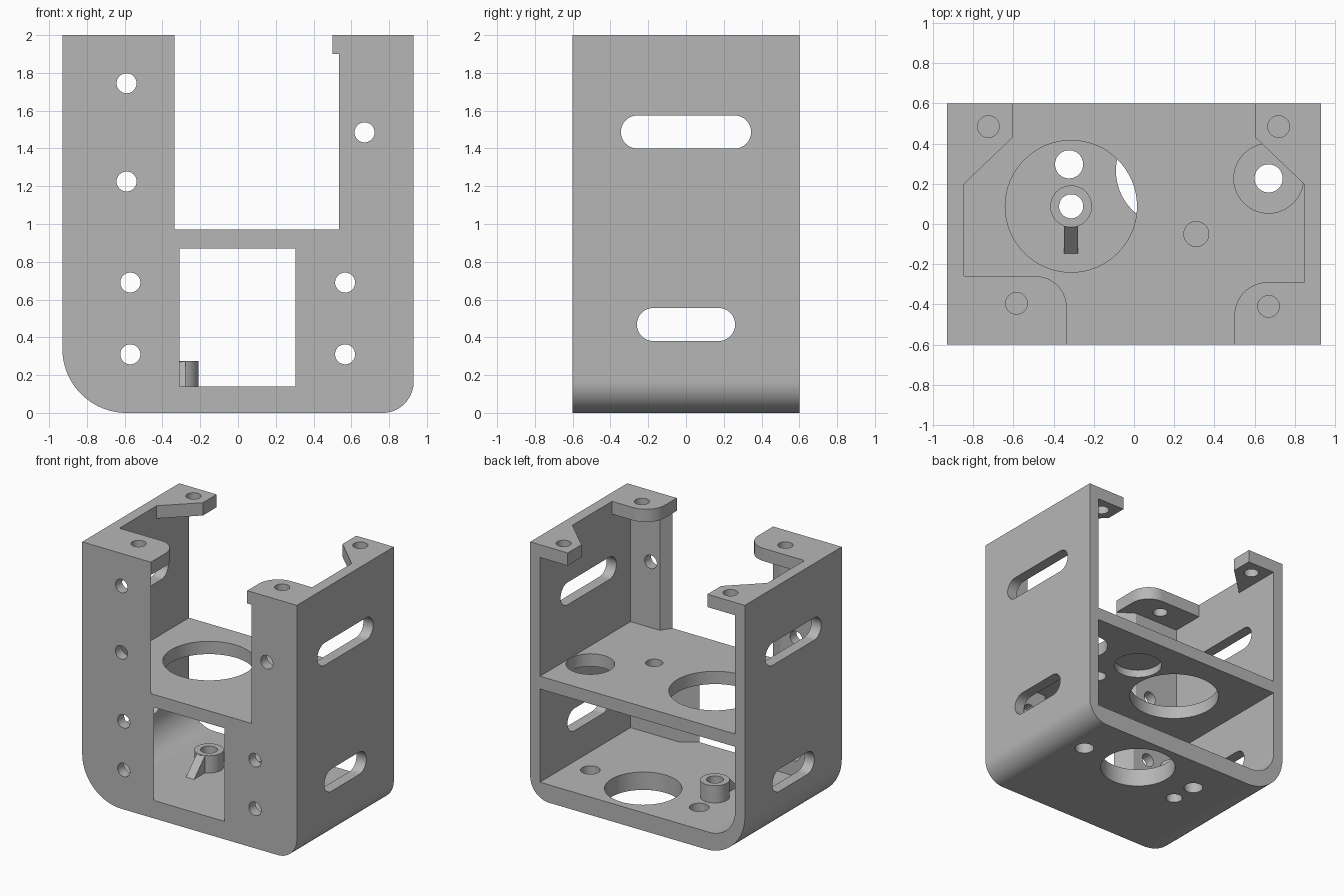
import bpy
import bmesh
from math import sin, cos, radians

cube = bpy.data.objects.get("Cube")
if cube:
    bpy.data.objects.remove(cube, do_unlink=True)

# One grey material for the whole bracket
grey = bpy.data.materials.new("plain grey")
grey.use_nodes = True
colour = (0.47, 0.47, 0.47, 1)
grey.diffuse_color = colour
grey.node_tree.nodes["Principled BSDF"].inputs["Base Color"].default_value = colour


def arc(cx, cy, r, start, end, steps=16):
    """Points of an arc, angles in degrees."""
    angles = [radians(start + (end - start) * i / steps) for i in range(steps + 1)]
    return [(cx + r * cos(a), cy + r * sin(a)) for a in angles]


def circle(cx, cy, r, steps=40):
    return arc(cx, cy, r, 0, 360, steps)[:-1]


def slot(cz, half_length, r):
    """Rounded slot outline centred on y = 0."""
    c = half_length - r
    return arc(c, cz, r, -90, 90) + arc(-c, cz, r, 90, 270)


def rect(x0, x1, y0, y1):
    return [(x0, y0), (x1, y0), (x1, y1), (x0, y1)]


def prism(name, outline, axis, low, high):
    """Extrude a 2D outline along an axis."""
    place = {"x": lambda a, b, t: (t, a, b),
             "y": lambda a, b, t: (a, t, b),
             "z": lambda a, b, t: (a, b, t)}[axis]
    bm = bmesh.new()
    face = bm.faces.new([bm.verts.new(place(a, b, low)) for a, b in outline])
    ext = bmesh.ops.extrude_face_region(bm, geom=[face], use_keep_orig=True)
    verts = [v for v in ext["geom"] if isinstance(v, bmesh.types.BMVert)]
    bmesh.ops.translate(bm, vec=place(0, 0, high - low), verts=verts)
    bmesh.ops.recalc_face_normals(bm, faces=bm.faces)
    mesh = bpy.data.meshes.new(name)
    bm.to_mesh(mesh)
    bm.free()
    obj = bpy.data.objects.new(name, mesh)
    bpy.context.collection.objects.link(obj)
    mesh.materials.append(grey)
    return obj


def activate(obj):
    bpy.ops.object.select_all(action="DESELECT")
    obj.select_set(True)
    bpy.context.view_layer.objects.active = obj


def cut(target, outline, axis, low, high):
    """Subtract an extruded outline and discard the cutter."""
    cutter = prism("cutter", outline, axis, low, high)
    cutter.hide_render = True
    mod = target.modifiers.new("cut", "BOOLEAN")
    mod.operation = "DIFFERENCE"
    mod.solver = "EXACT"
    mod.object = cutter
    activate(target)
    bpy.ops.object.modifier_apply(modifier=mod.name)
    bpy.data.objects.remove(cutter, do_unlink=True)


def finish(obj):
    activate(obj)
    bpy.ops.object.shade_smooth_by_angle(angle=radians(30))
    obj.modifiers.new("even shading", "WEIGHTED_NORMAL").keep_sharp = True


def window(x0, x1, splay0, splay1):
    """Plan of a front opening whose sides splay out behind the front face."""
    left, right = x0 - splay0, x1 + splay1
    return [(x0, -0.7), (x1, -0.7), (x1, -0.6), (right, -0.52), (right, -0.4),
            (left, -0.4), (left, -0.52), (x0, -0.6)]


FLOOR, SHELF_LOW, SHELF_TOP, TAB_LOW = 0.14, 0.87, 0.97, 1.9
WALL, FRONT = 0.845, -0.52

# Outer block with two different bottom corner radii
body = prism("bracket_body",
             [(0.93, 2), (-0.93, 2)] + arc(-0.59, 0.34, 0.34, 180, 270, 24)
             + arc(0.765, 0.165, 0.165, 270, 360, 20), "y", -0.6, 0.6)

# Lower bay, open at the back, with one rounded floor corner
cut(body, [(WALL, SHELF_LOW), (-WALL, SHELF_LOW)]
    + arc(-WALL + 0.22, FLOOR + 0.22, 0.22, 180, 270, 20) + [(WALL, FLOOR)],
    "y", FRONT, 0.7)
# Upper bay and the opening in the top that leaves four corner tabs
cut(body, rect(-WALL, WALL, FRONT, 0.7), "z", SHELF_TOP, TAB_LOW)
cut(body, [(-0.605, 0.7), (-0.605, 0.43), (-WALL, 0.2), (-WALL, -0.26)]
    + arc(-0.49, -0.415, 0.155, 90, 0) + [(-0.335, -0.7), (0.5, -0.7)]
    + arc(0.665, -0.455, 0.165, 180, 90)
    + [(WALL, -0.29), (WALL, 0.2), (0.605, 0.43), (0.605, 0.7)],
    "z", TAB_LOW - 0.05, 2.1)

# Front openings
cut(body, window(-0.31, 0.305, 0.12, 0.12), "z", FLOOR, SHELF_LOW)
cut(body, window(-0.335, 0.535, 0.12, 0.055), "z", SHELF_TOP, TAB_LOW)

# Slots through both side walls
cut(body, slot(1.487, 0.345, 0.0875), "x", -1, 1)
cut(body, slot(0.468, 0.26, 0.0875), "x", -1, 1)

# Front screw holes
for x, z in [(-0.59, 1.745), (-0.59, 1.225), (0.67, 1.485),
             (-0.57, 0.69), (-0.57, 0.31), (0.567, 0.69), (0.567, 0.31)]:
    cut(body, circle(x, z, 0.053), "y", -0.7, -0.3)

# Tab screw holes
for x, y in [(-0.725, 0.485), (0.72, 0.485), (-0.585, -0.395), (0.67, -0.41)]:
    cut(body, circle(x, y, 0.054), "z", 1.8, 2.1)

# Shelf holes and the blind recess beneath the shelf
for x, y, r in [(-0.313, 0.088, 0.328), (0.67, 0.227, 0.173), (0.31, -0.05, 0.062)]:
    cut(body, circle(x, y, r, 64), "z", 0.8, 1.05)
cut(body, circle(0.185, 0.265, 0.175, 64), "z", 0.8, SHELF_LOW + 0.06)

# Floor holes
for x, y, r in [(0.185, 0.265, 0.275), (0.67, 0.227, 0.07),
                (-0.323, 0.297, 0.07), (-0.313, 0.088, 0.06)]:
    cut(body, circle(x, y, r, 64), "z", -0.1, 0.25)
finish(body)

# Hollow boss on the floor with its sloping rib
boss = prism("floor_boss", circle(-0.313, 0.088, 0.104, 48), "z", FLOOR - 0.01, 0.275)
cut(boss, circle(-0.313, 0.088, 0.06, 64), "z", 0, 0.4)
finish(boss)
rib = prism("boss_rib", [(-0.147, FLOOR - 0.01), (-0.147, FLOOR), (-0.012, 0.273),
                         (0.005, 0.273), (0.005, FLOOR - 0.01)], "x", -0.348, -0.278)
finish(rib)
